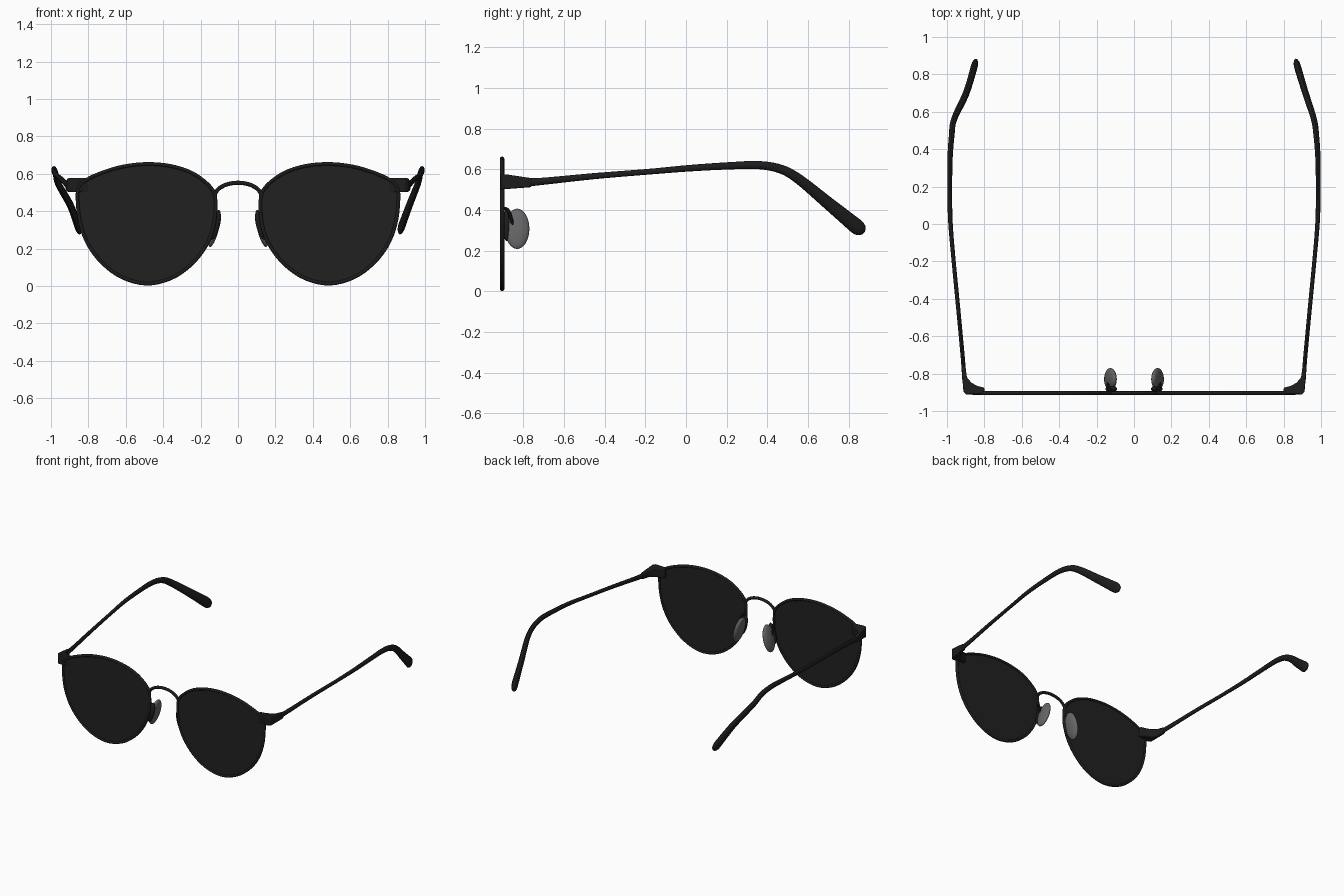
import bpy, bmesh, math
from mathutils import Vector, Matrix

if "Cube" in bpy.data.objects:
    bpy.data.objects.remove(bpy.data.objects["Cube"])


def material(name, c):
    m = bpy.data.materials.new(name)
    m.diffuse_color = (c, c, c, 1)
    m.use_nodes = True
    m.node_tree.nodes["Principled BSDF"].inputs["Base Color"].default_value = m.diffuse_color
    return m


BLACK = material("black_frame", 0.012)
TINT = material("dark_lens", 0.015)
GREY = material("grey_pad", 0.13)
LENS_Y = -0.904


def finish(bm, name, mat, angle=40):
    bmesh.ops.recalc_face_normals(bm, faces=bm.faces[:])
    me = bpy.data.meshes.new(name)
    bm.to_mesh(me)
    bm.free()
    me.materials.append(mat)
    ob = bpy.data.objects.new(name, me)
    bpy.context.collection.objects.link(ob)
    bpy.ops.object.select_all(action='DESELECT')
    ob.select_set(True)
    bpy.context.view_layer.objects.active = ob
    bpy.ops.object.shade_smooth_by_angle(angle=math.radians(angle))
    return ob


def smooth_path(pts, n, closed=False):
    """Catmull-Rom interpolation through points of any dimension."""
    out, k = [], len(pts)
    for i in range(k if closed else k - 1):
        q = [pts[j % k] if closed else pts[min(max(j, 0), k - 1)] for j in range(i - 1, i + 3)]
        for s in range(n):
            t = s / n
            out.append([0.5 * (2 * b + (c - a) * t + (2 * a - 5 * b + 4 * c - d) * t * t
                               + (3 * b - a - 3 * c + d) * t ** 3) for a, b, c, d in zip(*q)])
    if not closed:
        out.append(list(pts[-1]))
    return out


def loft(name, stations, side_axis, mat, closed=False, sides=12):
    """Tube of elliptical sections; station = x, y, z, half width on side_axis, half height."""
    bm = bmesh.new()
    rings, k = [], len(stations)
    P = [Vector(s[:3]) for s in stations]
    for i, s in enumerate(stations):
        a, b = (P[i - 1], P[(i + 1) % k]) if closed else (P[max(i - 1, 0)], P[min(i + 1, k - 1)])
        t = (b - a).normalized()
        u = (side_axis - t * side_axis.dot(t)).normalized()
        v = t.cross(u)
        rings.append([bm.verts.new(P[i] + u * s[3] * math.cos(w) + v * s[4] * math.sin(w))
                      for w in (2 * math.pi * j / sides for j in range(sides))])
    for i in range(k if closed else k - 1):
        r, q = rings[i], rings[(i + 1) % k]
        for j in range(sides):
            bm.faces.new((r[j], r[(j + 1) % sides], q[(j + 1) % sides], q[j]))
    if not closed:
        bm.faces.new(rings[0])
        bm.faces.new(rings[-1])
    return finish(bm, name, mat)


def prism(name, bottom, top, mat):
    bm = bmesh.new()
    lo = [bm.verts.new(p) for p in bottom]
    hi = [bm.verts.new(p) for p in top]
    n = len(lo)
    bm.faces.new(lo)
    bm.faces.new(hi)
    for i in range(n):
        bm.faces.new((lo[i], lo[(i + 1) % n], hi[(i + 1) % n], hi[i]))
    return finish(bm, name, mat)


def ellipsoid(name, centre, radii, tilt, mat):
    bm = bmesh.new()
    bmesh.ops.create_uvsphere(bm, u_segments=24, v_segments=16, radius=1)
    bm.transform(Matrix.Translation(centre) @ Matrix.Rotation(tilt, 4, 'Y')
                 @ Matrix.Diagonal((*radii, 1)))
    return finish(bm, name, mat, 60)


# lens outline (x, z) on the right half
OUTLINE = [(.128, .50), (.17, .552), (.25, .607), (.36, .642), (.49, .653), (.62, .638),
           (.73, .605), (.81, .568), (.853, .525), (.857, .44), (.842, .33), (.80, .22),
           (.725, .122), (.62, .046), (.49, .012), (.36, .04), (.255, .11), (.18, .20),
           (.138, .29), (.122, .38), (.12, .45)]
# end piece outline seen from above (x, y)
END = [(.80, -.908), (.895, -.913), (.912, -.897), (.92, -.80), (.922, -.76), (.902, -.76),
       (.893, -.82), (.87, -.848), (.84, -.865), (.80, -.875)]
# temple arm: x, y, z, half width, half height
ARM = [(.907, -.83, .535, .012, .024), (.915, -.72, .54, .011, .018),
       (.94, -.45, .567, .011, .015), (.965, -.19, .588, .011, .014),
       (.982, .02, .606, .012, .016), (.985, .22, .618, .013, .018),
       (.983, .36, .621, .014, .02), (.975, .47, .600, .015, .022),
       (.962, .56, .548, .016, .025)]

for s, side, tip in ((1, "right", .862), (-1, "left", .842)):
    # lens and thin wire rim
    ring = smooth_path(OUTLINE, 4, True)
    prism("lens_" + side, [(s * x, LENS_Y - .004, z) for x, z in ring],
          [(s * x, LENS_Y + .004, z) for x, z in ring], TINT)
    loft("rim_" + side, [(s * x, LENS_Y, z, .011, .010) for x, z in ring],
         Vector((0, 1, 0)), BLACK, True, 10)
    # end piece joining rim and temple, tapering backwards
    taper = lambda y: max(0, y + .9) * .15
    ob = prism("end_piece_" + side, [(s * x, y, .502 + taper(y) * .5) for x, y in END],
               [(s * x, y, .578 - taper(y)) for x, y in END], BLACK)
    bev = ob.modifiers.new("soft_edges", 'BEVEL')
    bev.width, bev.segments = .006, 2
    # temple arm with drooping rounded ear tip
    ear = [(tip + .055, .70, .433, .017, .031), (tip + .014, .835, .322, .018, .038)]
    path = [(s * p[0], *p[1:]) for p in smooth_path(ARM + ear, 5)]
    for d, f in ((.02, .95), (.035, .8), (.046, .55), (.052, .2)):
        path.append((s * (tip + .014 - d * .25), .835 + d * .77, .322 - d * .64, .018 * f, .038 * f))
    loft("temple_" + side, path, Vector((1, 0, 0)), BLACK)
    # nose pad, its dark holder and wire
    tilt = -s * math.radians(14)
    ellipsoid("nose_pad_" + side, (s * .126, -.83, .308), (.024, .06, .102), tilt, GREY)
    ellipsoid("pad_holder_" + side, (s * .122, -.882, .325), (.025, .018, .08), tilt, BLACK)
    loft("pad_wire_" + side, [(s * x, y, z, .008, .008) for x, y, z in smooth_path(
        [(.125, -.90, .41), (.135, -.875, .40), (.14, -.86, .36), (.135, -.85, .32)], 4)],
        Vector((1, 0, 0)), BLACK, False, 8)

# arched bridge
bridge = smooth_path([(-.128, LENS_Y, .485), (-.105, LENS_Y, .518), (-.06, LENS_Y, .543),
                      (0, LENS_Y, .552), (.06, LENS_Y, .543), (.105, LENS_Y, .518),
                      (.128, LENS_Y, .485)], 5)
loft("bridge", [(*p, .010, .011) for p in bridge], Vector((0, 1, 0)), BLACK)
